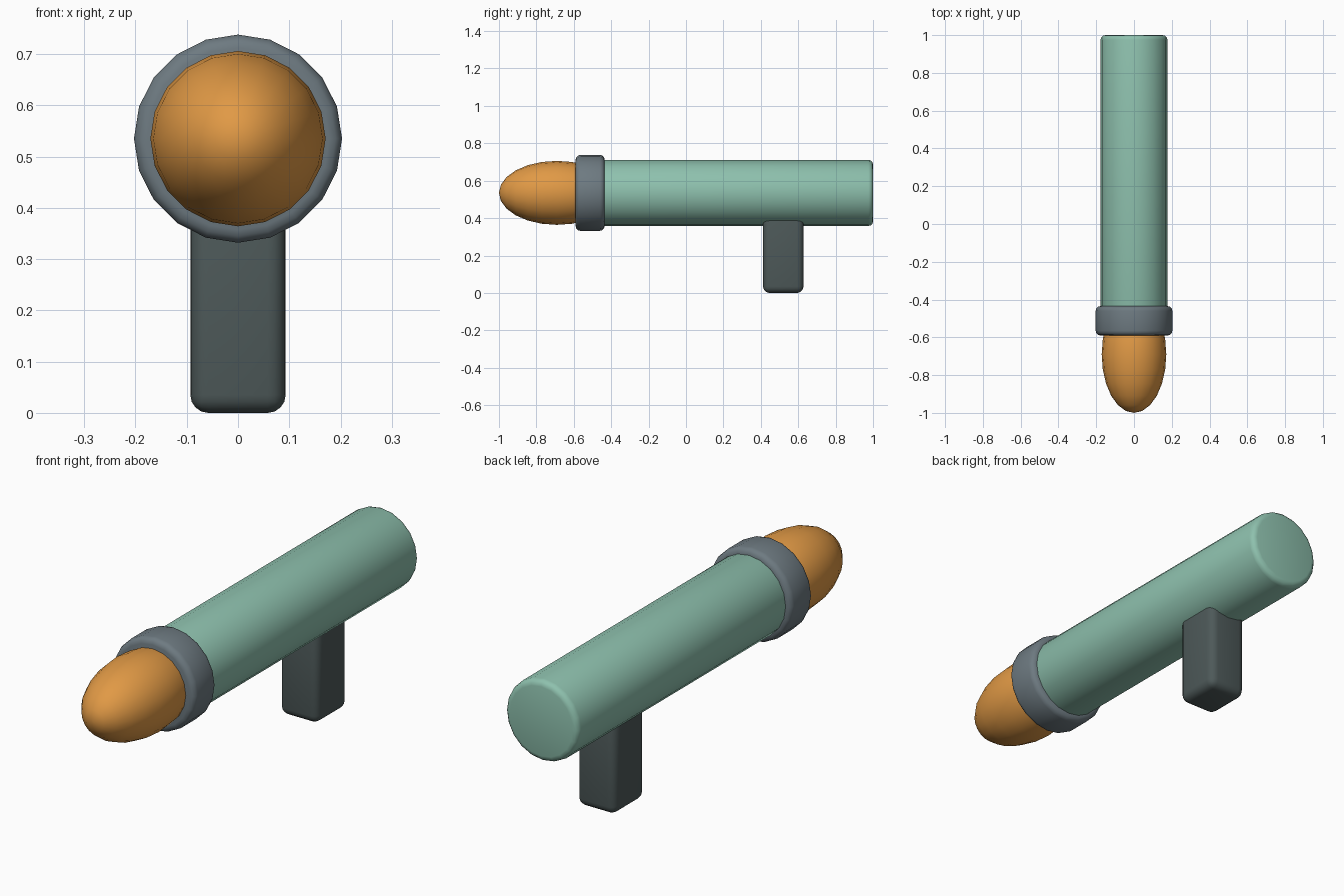
import bpy
import math

default = bpy.data.objects.get("Cube")
if default:
    bpy.data.objects.remove(default, do_unlink=True)

AXIS_Z = 0.535
SIDES = 20


def make_material(name, rgb):
    mat = bpy.data.materials.new(name)
    mat.use_nodes = True
    mat.diffuse_color = (*rgb, 1)
    bsdf = next(n for n in mat.node_tree.nodes if n.type == 'BSDF_PRINCIPLED')
    bsdf.inputs["Base Color"].default_value = (*rgb, 1)
    return mat


def finish(name, mat, bevel=0.0, segments=3):
    """Name, colour, bevel and smooth the active object."""
    obj = bpy.context.object
    obj.name = obj.data.name = name
    obj.data.materials.append(mat)
    bpy.ops.object.transform_apply(location=False, rotation=True, scale=True)
    if bevel:
        mod = obj.modifiers.new("rounded_edges", 'BEVEL')
        mod.width = bevel
        mod.segments = segments
        mod.limit_method = 'ANGLE'
        mod.angle_limit = math.radians(40)
        bpy.ops.object.modifier_apply(modifier=mod.name)
    bpy.ops.object.shade_smooth_by_angle(angle=math.radians(40))
    return obj


def barrel_part(name, radius, y_front, y_back, mat, bevel):
    """Bevelled cylinder lying along the y axis."""
    bpy.ops.mesh.primitive_cylinder_add(
        vertices=SIDES, radius=radius, depth=y_back - y_front,
        location=(0, (y_front + y_back) / 2, AXIS_Z),
        rotation=(math.pi / 2, 0, 0))
    return finish(name, mat, bevel)


green = make_material("pale_green", (0.27, 0.53, 0.42))
grey = make_material("slate_grey", (0.155, 0.195, 0.22))
dark = make_material("dark_grey", (0.075, 0.1, 0.1))
orange = make_material("orange", (0.75, 0.32, 0.06))

# Tube and front collar
barrel_part("tube", 0.177, -0.53, 1.0, green, 0.025)
barrel_part("collar", 0.203, -0.59, -0.435, grey, 0.025)

# Egg-shaped nose with its pole pointing forward
bpy.ops.mesh.primitive_uv_sphere_add(
    segments=SIDES, ring_count=12, radius=1,
    location=(0, -0.69, AXIS_Z), rotation=(math.pi / 2, 0, 0),
    scale=(0.171, 0.171, 0.31))
finish("nose", orange)

# Grip running up into the tube
bpy.ops.mesh.primitive_cube_add(
    size=1, location=(0, 0.52, 0.215), scale=(0.186, 0.216, 0.43))
finish("grip", dark, 0.035, 4)
